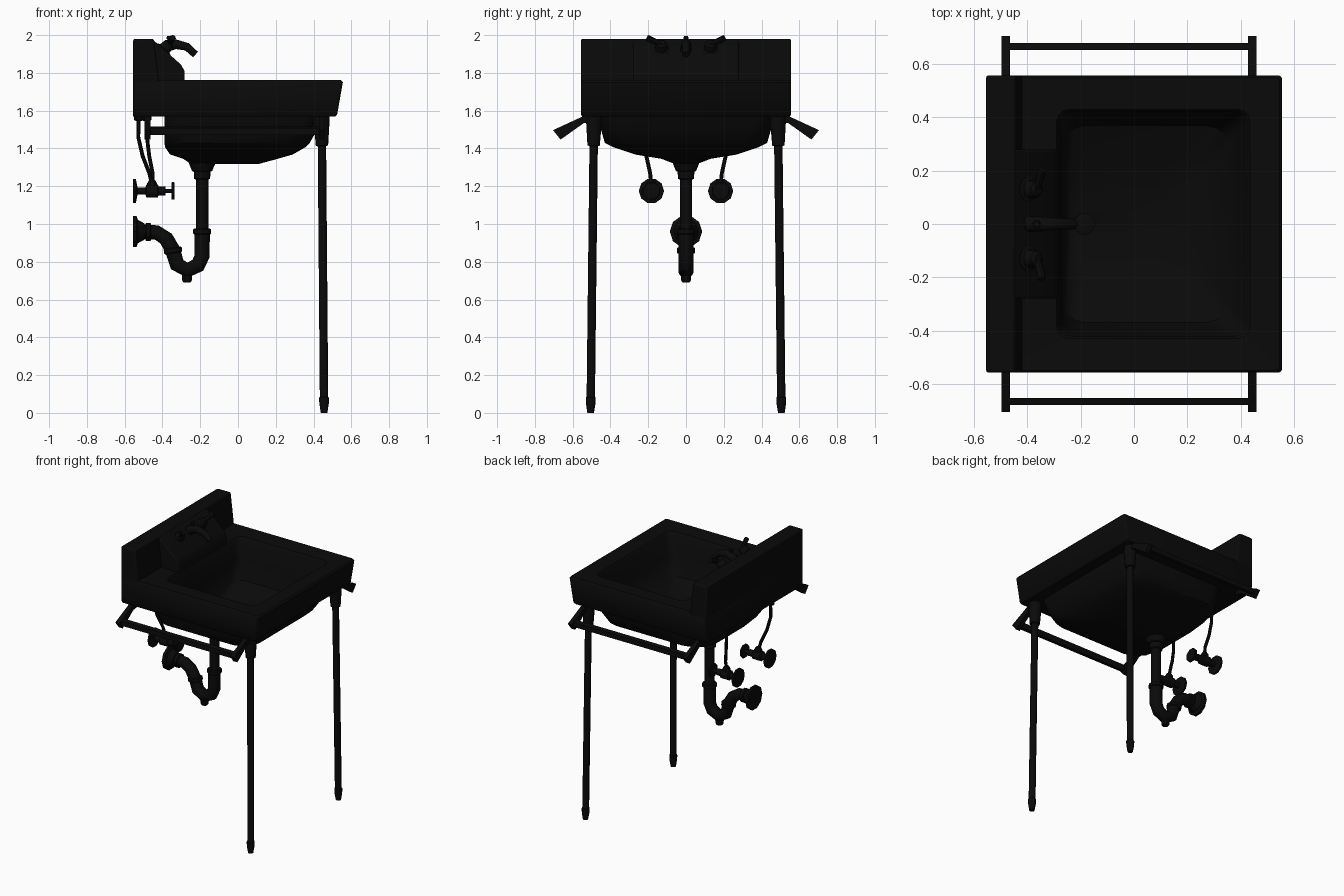
import bpy, bmesh, math
from mathutils import Vector

black = bpy.data.materials.new("black")
black.diffuse_color = (0.003, 0.003, 0.003, 1)


def finish(name, bm, angle=35):
    bmesh.ops.recalc_face_normals(bm, faces=bm.faces)
    me = bpy.data.meshes.new(name)
    bm.to_mesh(me)
    bm.free()
    me.materials.append(black)
    ob = bpy.data.objects.new(name, me)
    bpy.context.collection.objects.link(ob)
    bpy.ops.object.select_all(action='DESELECT')
    ob.select_set(True)
    bpy.context.view_layer.objects.active = ob
    bpy.ops.object.shade_smooth_by_angle(angle=math.radians(angle))
    return ob


def skin(name, rings, angle=35):
    """Skin closed rings of equal length and cap both ends."""
    bm = bmesh.new()
    vs = [[bm.verts.new(p) for p in ring] for ring in rings]
    n = len(vs[0])
    for a, b in zip(vs, vs[1:]):
        for i in range(n):
            j = (i + 1) % n
            bm.faces.new((a[i], a[j], b[j], b[i]))
    bm.faces.new(vs[0])
    bm.faces.new(vs[-1])
    return finish(name, bm, angle)


def tube(name, pts, radii, n=12):
    """Round section along a path; straight paths give lathed parts."""
    pts = [Vector(p) for p in pts]
    rings = []
    for i, p in enumerate(pts):
        t = (pts[min(i + 1, len(pts) - 1)] - pts[max(i - 1, 0)]).normalized()
        ref = Vector((0, 1, 0)) if abs(t.y) < 0.9 else Vector((1, 0, 0))
        u = t.cross(ref).normalized()
        v = t.cross(u)
        r = radii[i] if isinstance(radii, (list, tuple)) else radii
        angs = [2 * math.pi * (k + 0.5) / n for k in range(n)]
        rings.append([p + r * (math.cos(a) * u + math.sin(a) * v) for a in angs])
    return skin(name, rings)


def lathe(name, origin, axis, prof, n=12):
    """prof: (distance along axis, radius) pairs."""
    o, a = Vector(origin), Vector(axis).normalized()
    return tube(name, [o + a * d for d, r in prof], [r for d, r in prof], n)


def rrect(x0, x1, hy, z, r, seg=3):
    """Rounded rectangle at height z."""
    out = []
    for cx, cy, a0 in ((x1 - r, hy - r, 0), (x0 + r, hy - r, 90),
                       (x0 + r, -hy + r, 180), (x1 - r, -hy + r, 270)):
        for k in range(seg + 1):
            a = math.radians(a0 + 90 * k / seg)
            out.append((cx + r * math.cos(a), cy + r * math.sin(a), z))
    return out


def extrude_y(name, prof, y0, y1, bevel=0.0):
    """Extrude an x-z profile along y."""
    ob = skin(name, [[(x, y, z) for x, z in prof] for y in (y0, y1)])
    if bevel:
        m = ob.modifiers.new("bevel", 'BEVEL')
        m.width, m.segments = bevel, 2
    return ob


# basin: outer bowl, underside, apron, rim, then inner bowl
skin("sink_basin", [rrect(*a) for a in (
    (-0.25, 0.11, 0.06, 1.318, 0.05),
    (-0.29, 0.21, 0.13, 1.345, 0.08),
    (-0.36, 0.29, 0.27, 1.368, 0.12),
    (-0.385, 0.355, 0.38, 1.405, 0.12),
    (-0.39, 0.38, 0.43, 1.43, 0.12),
    (-0.39, 0.42, 0.45, 1.50, 0.10),
    (-0.39, 0.44, 0.46, 1.57, 0.08),
    (-0.555, 0.515, 0.550, 1.57, 0.015),
    (-0.555, 0.525, 0.557, 1.58, 0.015),
    (-0.555, 0.555, 0.557, 1.75, 0.015),
    (-0.550, 0.545, 0.549, 1.762, 0.015),
    (-0.290, 0.435, 0.430, 1.755, 0.045),
    (-0.280, 0.425, 0.420, 1.74, 0.045),
    (-0.270, 0.400, 0.410, 1.60, 0.06),
    (-0.265, 0.350, 0.370, 1.47, 0.08),
    (-0.255, 0.240, 0.220, 1.405, 0.08),
    (-0.240, 0.050, 0.060, 1.37, 0.04))], 40)

# backsplash with the sloped faucet deck in its middle
extrude_y("backsplash", [(-0.555, 1.60), (-0.42, 1.60), (-0.42, 1.77),
                         (-0.445, 1.98), (-0.555, 1.98)], -0.557, 0.557, 0.01)
extrude_y("faucet_deck", [(-0.50, 1.70), (-0.283, 1.70), (-0.283, 1.81), (-0.303, 1.845),
                          (-0.45, 1.975), (-0.50, 1.975)], -0.28, 0.28, 0.008)

# faucet
tube("spout", [(-0.41, 0, 1.88), (-0.385, 0, 1.935), (-0.33, 0, 1.952), (-0.27, 0, 1.938),
               (-0.225, 0, 1.897)], [0.034, 0.03, 0.027, 0.022, 0.02])
lathe("popup_knob", (-0.365, 0, 1.93), (0, 0, 1),
      [(0, 0.008), (0.045, 0.008), (0.05, 0.015), (0.065, 0.012)], 8)
for s, side in ((-1, "right"), (1, "left")):
    lathe(side + "_tap_hub", (-0.405, s * 0.13, 1.91), (0.68, 0, 0.73),
          [(0, 0.05), (0.02, 0.05), (0.025, 0.035), (0.06, 0.03), (0.07, 0.018)])
    tube(side + "_tap_lever", [(-0.365, s * 0.13, 1.95), (-0.345, s * 0.205, 1.985)],
         [0.014, 0.017], 8)

# basin drain and trap
lathe("drain_ring", (-0.187, 0, 1.365), (0, 0, 1), [(0, 0.04), (0.018, 0.04), (0.022, 0.028)])
lathe("drain_tailpiece", (-0.19, 0, 1.36), (0, 0, -1),
      [(0, 0.085), (0.04, 0.072), (0.08, 0.055), (0.082, 0.046), (0.12, 0.044),
       (0.125, 0.034), (0.42, 0.034)])
tube("trap_pipe", [(-0.19, 0, 0.96), (-0.19, 0, 0.83), (-0.212, 0, 0.782), (-0.268, 0, 0.755),
                   (-0.322, 0, 0.785), (-0.345, 0, 0.86), (-0.38, 0, 0.922), (-0.43, 0, 0.955),
                   (-0.54, 0, 0.962)], [0.042] * 6 + [0.041, 0.04, 0.038])
for nm, p, ax in (("upper", (-0.19, 0, 0.945), (0, 0, 1)),
                  ("lower", (-0.342, 0, 0.845), (-0.15, 0, 1)),
                  ("wall", (-0.46, 0, 0.957), (-1, 0, 0))):
    lathe("trap_nut_" + nm, p, ax, [(0, 0.044), (0.005, 0.05), (0.025, 0.05), (0.03, 0.044)])
lathe("trap_plug", (-0.27, 0, 0.73), (0, 0, -1), [(0, 0.03), (0.03, 0.027), (0.04, 0.02)], 8)
lathe("trap_wall_flange", (-0.555, 0, 0.96), (1, 0, 0),
      [(0, 0.086), (0.018, 0.086), (0.025, 0.065), (0.06, 0.045)], 10)

# supply valves and risers
for s, side in ((-1, "right"), (1, "left")):
    y = s * 0.183
    lathe(side + "_valve_flange", (-0.555, y, 1.175), (1, 0, 0),
          [(0, 0.067), (0.014, 0.067), (0.022, 0.025)], 10)
    lathe(side + "_valve_body", (-0.54, y, 1.175), (1, 0, 0),
          [(0, 0.02), (0.05, 0.02), (0.055, 0.035), (0.115, 0.035), (0.12, 0.024), (0.155, 0.024),
           (0.156, 0.012), (0.19, 0.012)])
    lathe(side + "_valve_nut", (-0.455, y, 1.18), (0, 0, 1), [(0, 0.028), (0.035, 0.028), (0.055, 0.016)], 8)
    lathe(side + "_valve_handle", (-0.353, y, 1.175), (1, 0, 0),
          [(0, 0.045), (0.004, 0.05), (0.014, 0.05), (0.018, 0.045)], 8)
    xs = (-0.47, -0.505, -0.528, -0.525) if s < 0 else (-0.452, -0.470, -0.482, -0.485)
    tube(side + "_riser", [(-0.455, y, 1.21), (xs[0], s * 0.19, 1.27), (xs[1], s * 0.21, 1.36),
                           (xs[2], s * 0.222, 1.46), (xs[3], s * 0.222, 1.60)], 0.011, 8)
    lathe(side + "_riser_nut", (xs[3], s * 0.222, 1.60), (0, 0, -1),
          [(0, 0.028), (0.05, 0.028), (0.055, 0.015)], 8)

# front legs, towel bars and their flared brackets
for s, side in ((-1, "right"), (1, "left")):
    top, foot = Vector((0.443, s * 0.487, 1.58)), Vector((0.456, s * 0.505, 0))
    axis = foot - top
    L = axis.length
    lathe(side + "_leg", top, axis,
          [(0, 0.043), (0.05, 0.042), (0.165, 0.034), (0.167, 0.023), (L - 0.085, 0.023),
           (L - 0.08, 0.027), (L - 0.05, 0.026), (L, 0.018)])
    for x, end in ((-0.48, "back"), (0.444, "front")):
        prof = [(0.49, 1.572), (0.49, 1.54), (0.54, 1.535), (0.664, 1.447), (0.704, 1.497), (0.55, 1.568)]
        skin(f"{side}_{end}_towel_bracket",
             [[(x + d, s * y, z) for y, z in prof] for d in (-0.016, 0.016)])
    bar = [(0.653, 1.472), (0.678, 1.472), (0.678, 1.507), (0.653, 1.515)]
    skin(side + "_towel_bar", [[(x, s * y, z) for y, z in bar] for x in (-0.48, 0.444)])
